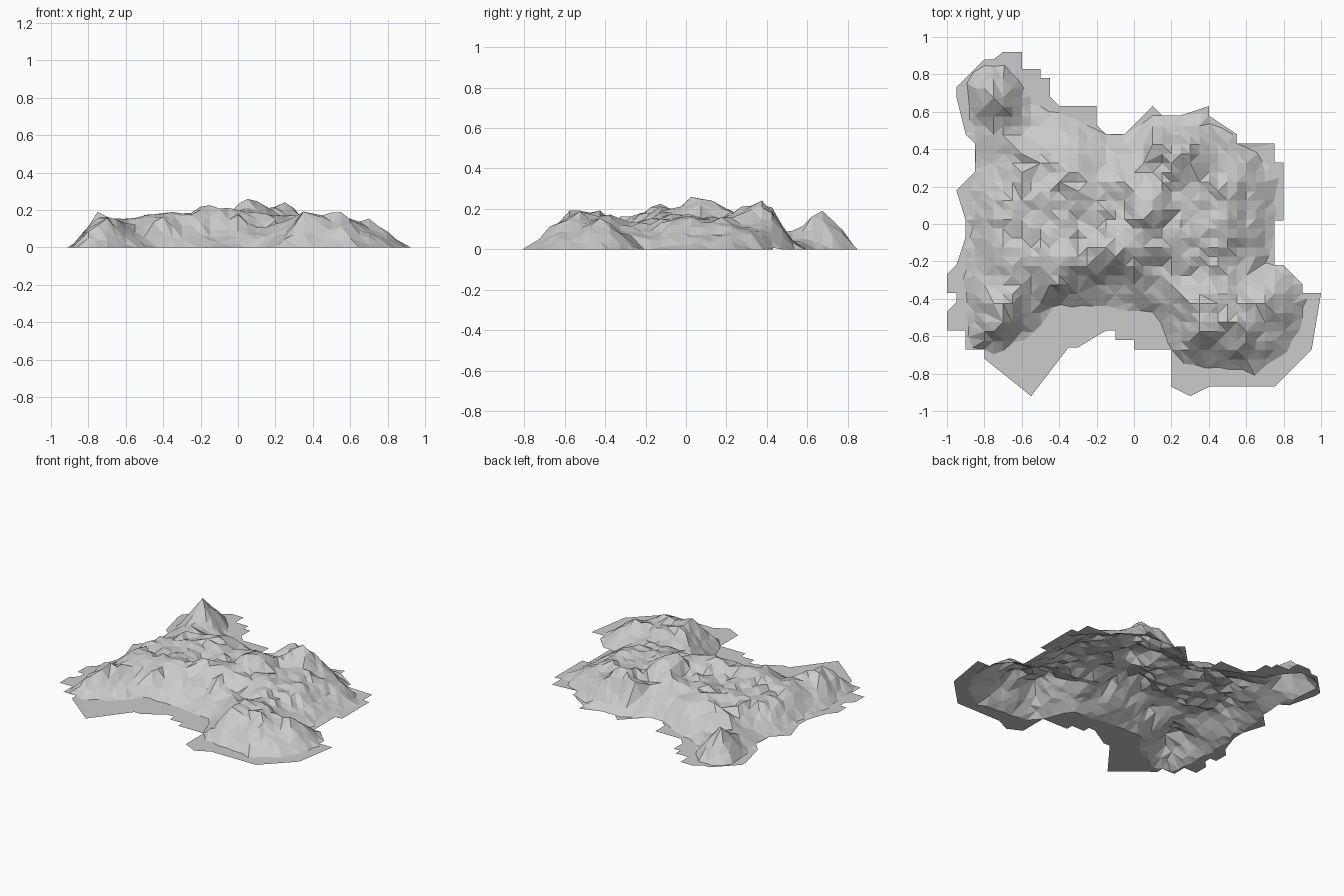
import bpy, random
from mathutils import Vector, noise
from mathutils.geometry import delaunay_2d_cdt, intersect_point_line

if "Cube" in bpy.data.objects:
    bpy.data.objects.remove(bpy.data.objects["Cube"])

random.seed(4)

# Shoreline: outer edge of the flat skirt
SHORE = [(-.8, .88), (-.75, .88), (-.7, .92), (-.6, .92), (-.6, .83), (-.5, .83), (-.5, .78),
         (-.45, .78), (-.45, .68), (-.4, .63), (-.2, .63), (-.2, .53), (-.15, .48), (-.05, .48),
         (.1, .63), (.15, .58), (.25, .58), (.4, .63), (.4, .58), (.55, .48), (.55, .43),
         (.75, .43), (.75, .33), (.8, .33), (.8, .02), (.75, .02), (.75, -.22), (.8, -.22),
         (.85, -.27), (.9, -.32), (.9, -.37), (1, -.37), (.95, -.67), (.75, -.87), (.4, -.87),
         (.3, -.92), (.2, -.87), (.2, -.67), (0, -.67), (0, -.62), (-.1, -.62), (-.1, -.57),
         (-.15, -.57), (-.3, -.66), (-.35, -.66), (-.55, -.92), (-.8, -.72), (-.8, -.67),
         (-.9, -.67), (-.9, -.57), (-1, -.57), (-1, -.47), (-.95, -.42), (-.95, -.37),
         (-1, -.37), (-1, -.27), (-.95, -.22), (-.9, -.07), (-.9, .02), (-.95, .18),
         (-.85, .28), (-.85, .43), (-.9, .48), (-.95, .68), (-.95, .73)]

# Foot of the mountains
FOOT = [(-.8, .84), (-.7, .84), (-.62, .77), (-.56, .62), (-.4, .58), (-.3, .55), (-.15, .47),
        (-.05, .46), (.1, .57), (.35, .57), (.52, .46), (.65, .37), (.75, .25), (.73, 0),
        (.70, -.22), (.8, -.24), (.9, -.35), (.9, -.5), (.81, -.67), (.65, -.78), (.45, -.76),
        (.21, -.73), (.19, -.58), (.1, -.47), (-.1, -.43), (-.45, -.43), (-.55, -.56),
        (-.7, -.67), (-.85, -.66), (-.9, -.3), (-.86, -.02), (-.88, .05), (-.83, .3),
        (-.86, .43), (-.89, .75)]

# Peaks and saddles: x, y, height
RELIEF = [(-.72, .67, .19), (-.68, .53, .10), (-.7, .4, .12), (-.5, .48, .10), (-.65, .15, .15),
          (-.75, -.5, .21), (-.65, -.3, .15), (-.6, 0, .14), (-.4, -.2, .19), (-.35, .25, .17),
          (-.3, -.02, .14), (-.12, -.13, .22), (-.1, -.33, .12), (-.1, .1, .16), (.07, .08, .26),
          (.1, .33, .15), (.2, .38, .235), (.2, -.05, .17), (.2, -.27, .12), (.45, .25, .16),
          (.45, 0, .16), (.5, -.2, .12), (.3, -.54, .21), (.5, -.5, .17), (.7, -.42, .145),
          (.6, .1, .11), (.3, .15, .15)]


def inside(p, poly):
    hit = False
    for (ax, ay), (bx, by) in zip(poly, poly[1:] + poly[:1]):
        if (ay > p[1]) != (by > p[1]) and p[0] < (bx - ax) * (p[1] - ay) / (by - ay) + ax:
            hit = not hit
    return hit


def edge_distance(p, poly):
    best = 9.0
    for a, b in zip(poly, poly[1:] + poly[:1]):
        a, b = Vector(a), Vector(b)
        q, t = intersect_point_line(p, a, b)
        q = a.lerp(b, min(1, max(0, t)))
        best = min(best, (Vector((q.x, q.y)) - p).length)
    return best


def height(p):
    if not inside(p, FOOT):
        return 0.0
    d = edge_distance(p, FOOT)
    if d < 0.004:
        return 0.0
    total = weight = 0
    for x, y, h in RELIEF:
        w = 1 / ((p.x - x) ** 2 + (p.y - y) ** 2 + .0008) ** 1.6
        total += w * h
        weight += w
    # gullies and spurs vary how far the flanks reach inward
    reach = .21 + .13 * noise.noise(Vector((p.x * 6, p.y * 6, 8)))
    if p.y > .55 and p.x < -.5:
        reach = .14
    t = min(1, d / max(.12, reach))
    crag = noise.noise(Vector((p.x * 8, p.y * 11, 3))) * .028 + random.uniform(-.018, .01)
    return max(.002, (total / weight + crag) * (t + .3 * t * (1 - t)))


# Irregular survey grid inside the mountain foot, constrained by the shoreline
pts = [Vector(p) for p in SHORE]
n = len(SHORE)
edges = [(i, (i + 1) % n) for i in range(n)]
for a, b in zip(FOOT, FOOT[1:] + FOOT[:1]):
    a, b = Vector(a), Vector(b)
    steps = max(1, round((b - a).length / .06))
    side = Vector((a.y - b.y, b.x - a.x)).normalized()
    for k in range(steps):
        # ragged foot line wanders slightly outside the outline
        p = a.lerp(b, k / steps) + side * random.uniform(0, .03)
        if inside(p, SHORE):
            pts.append(p)
for i in range(-19, 20):
    for j in range(-19, 20):
        p = Vector((i * .05, .025 + j * .05))
        if inside(p, FOOT) and edge_distance(p, FOOT) > .012 and random.random() < .8:
            pts.append(p)

verts, _, faces, *_ = delaunay_2d_cdt(pts, edges, [], 0, 1e-5)


def centre(f):
    return sum((verts[i] for i in f), Vector((0, 0))) / len(f)


faces = [list(f) for f in faces if inside(centre(f), SHORE)]

# One open sheet: flat skirt rising into faceted mountains
mesh = bpy.data.meshes.new("mountain_island")
mesh.from_pydata([(v.x, v.y, height(v)) for v in verts], [], faces)
mesh.update()
island = bpy.data.objects.new("mountain_island", mesh)
bpy.context.collection.objects.link(island)
